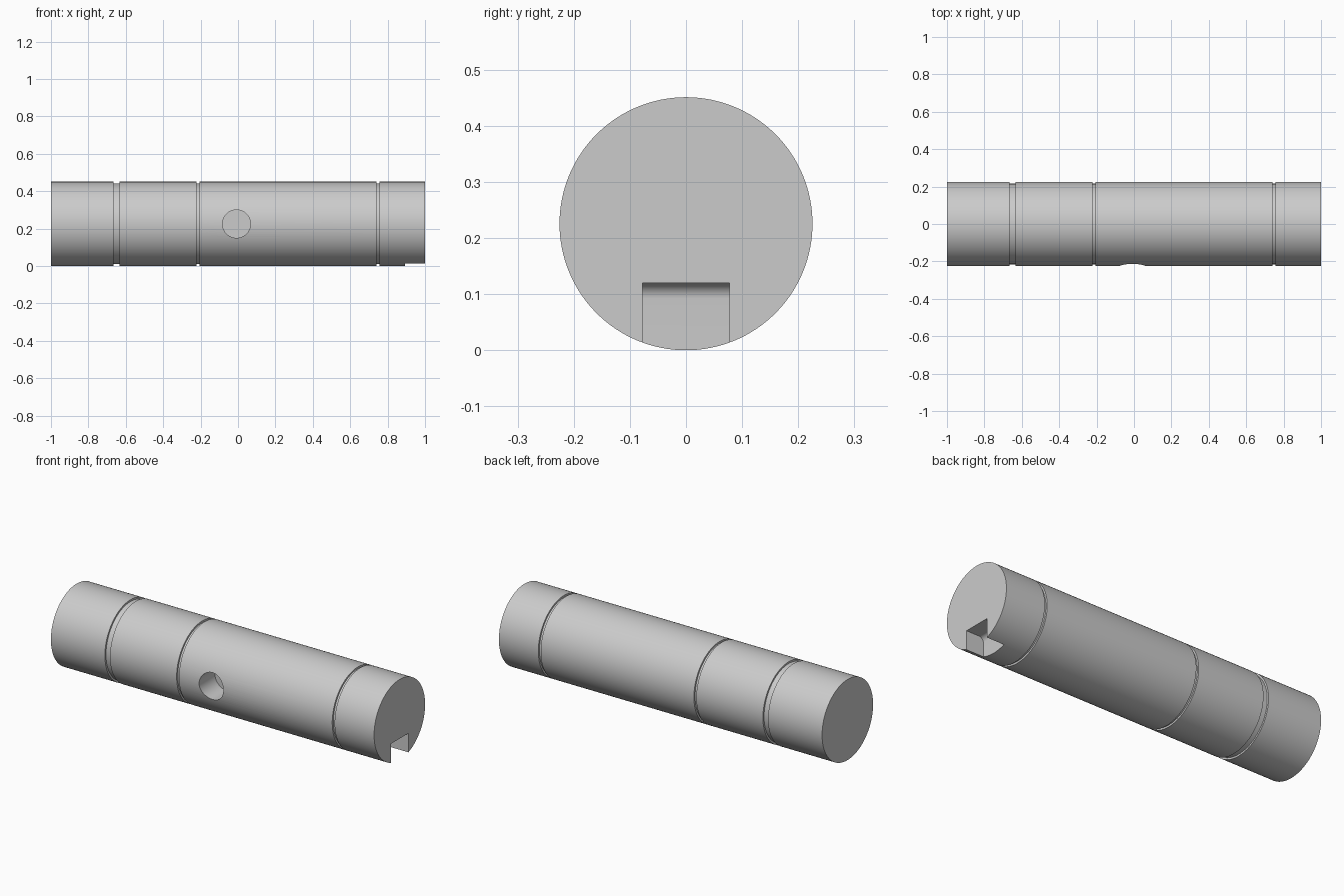
import bpy, bmesh, math
from mathutils import Matrix

cube = bpy.data.objects.get("Cube")
if cube:
    bpy.data.objects.remove(cube, do_unlink=True)

RADIUS = 0.2255
GROOVE_RADIUS = RADIUS - 0.01
GROOVES = [(-0.666, -0.634), (-0.222, -0.207), (0.741, 0.756)]

steel = bpy.data.materials.new("plain grey")
steel.use_nodes = True
grey = (0.6, 0.6, 0.6, 1)
steel.diffuse_color = grey
steel.node_tree.nodes["Principled BSDF"].inputs["Base Color"].default_value = grey


def make_object(name, bm):
    bmesh.ops.recalc_face_normals(bm, faces=bm.faces)
    mesh = bpy.data.meshes.new(name)
    bm.to_mesh(mesh)
    bm.free()
    mesh.materials.append(steel)
    obj = bpy.data.objects.new(name, mesh)
    bpy.context.collection.objects.link(obj)
    return obj


# Shaft: stepped profile turned around the x axis
profile = [(-1, 0), (-1, RADIUS)]
for start, end in GROOVES:
    profile += [(start, RADIUS), (start, GROOVE_RADIUS),
                (end, GROOVE_RADIUS), (end, RADIUS)]
profile += [(1, RADIUS), (1, 0)]
bm = bmesh.new()
verts = [bm.verts.new((x, 0, r)) for x, r in profile]
edges = [bm.edges.new(pair) for pair in zip(verts, verts[1:])]
bmesh.ops.spin(bm, geom=verts + edges, cent=(0, 0, 0), axis=(1, 0, 0),
               angle=math.tau, steps=128, use_merge=True)
bmesh.ops.remove_doubles(bm, verts=bm.verts, dist=1e-5)
bmesh.ops.translate(bm, verts=bm.verts, vec=(0, 0, RADIUS))
shaft = make_object("shaft", bm)

# Blind round hole in the front
HOLE_DEPTH = 0.14
bm = bmesh.new()
bmesh.ops.create_cone(bm, cap_ends=True, segments=64, radius1=0.075,
                      radius2=0.075, depth=2 * HOLE_DEPTH,
                      matrix=Matrix.Translation((-0.008, -RADIUS, RADIUS))
                      @ Matrix.Rotation(math.pi / 2, 4, "X"))
hole = make_object("hole_cutter", bm)

# Key slot under the right end, with a rounded inner top edge
SLOT_X, SLOT_TOP, FILLET = 0.892, 0.12, 0.028
outline = [(1.1, -0.1), (1.1, SLOT_TOP)]
for i in range(13):
    a = math.pi / 2 * (1 + i / 12)
    outline.append((SLOT_X + FILLET * (1 + math.cos(a)),
                    SLOT_TOP - FILLET * (1 - math.sin(a))))
outline.append((SLOT_X, -0.1))
bm = bmesh.new()
face = bm.faces.new([bm.verts.new((x, -0.0775, z)) for x, z in outline])
side = bmesh.ops.extrude_face_region(bm, geom=[face])
bmesh.ops.translate(bm, vec=(0, 0.155, 0),
                    verts=[v for v in side["geom"] if isinstance(v, bmesh.types.BMVert)])
slot = make_object("slot_cutter", bm)

# Cut the hole and slot, then drop the cutters
bpy.ops.object.select_all(action="DESELECT")
shaft.select_set(True)
bpy.context.view_layer.objects.active = shaft
for cutter in (hole, slot):
    cutter.hide_render = True
    mod = shaft.modifiers.new(cutter.name, "BOOLEAN")
    mod.operation = "DIFFERENCE"
    mod.solver = "EXACT"
    mod.object = cutter
    bpy.ops.object.modifier_apply(modifier=mod.name)
    bpy.data.objects.remove(cutter, do_unlink=True)
bpy.ops.object.shade_smooth_by_angle(angle=math.radians(30))
